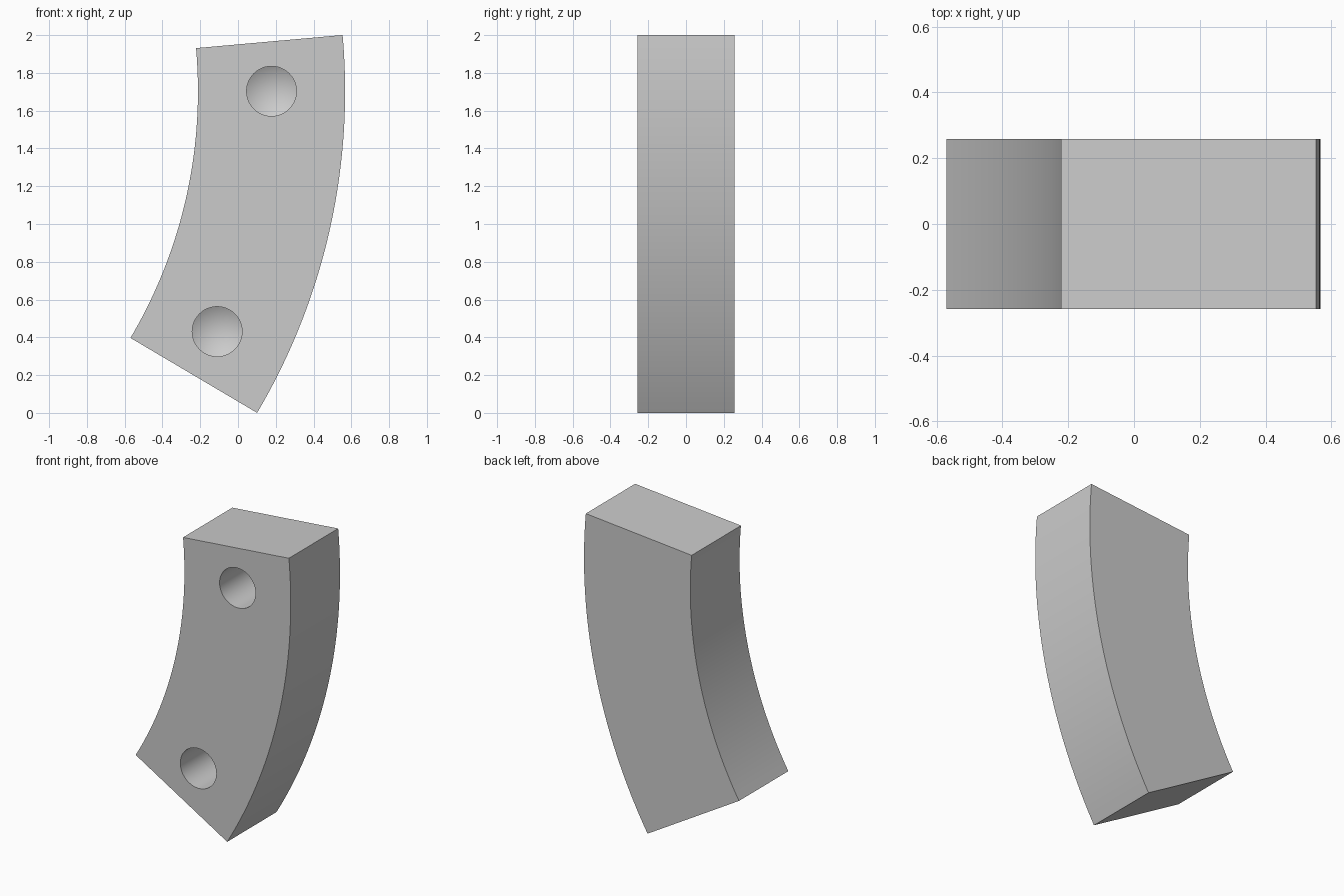
import bpy
import bmesh
from math import radians, sin, cos, tan
from mathutils import Matrix, Vector

old = bpy.data.objects.get("Cube")
if old:
    bpy.data.objects.remove(old, do_unlink=True)

OUTER, INNER = 3.345, 2.566
CENTRE_X, CENTRE_Z = -2.778, 1.703
START, END = radians(-30.6), radians(5.1)
HALF_DEPTH = 0.258
HOLE_RADIUS, HOLE_DEPTH = 0.132, 0.37
STEPS = 40

grey = bpy.data.materials.new("plain_grey")
grey.use_nodes = True
colour = (0.6, 0.6, 0.6, 1)
grey.diffuse_color = colour
grey.node_tree.nodes["Principled BSDF"].inputs["Base Color"].default_value = colour


def polar(radius, angle, y):
    return Vector((CENTRE_X + radius * cos(angle), y, CENTRE_Z + radius * sin(angle)))


def arc(radius):
    return [polar(radius, START + (END - START) * i / STEPS, -HALF_DEPTH)
            for i in range(STEPS + 1)]


def make_object(name, bm):
    bmesh.ops.recalc_face_normals(bm, faces=bm.faces)
    mesh = bpy.data.meshes.new(name)
    bm.to_mesh(mesh)
    bm.free()
    mesh.materials.append(grey)
    obj = bpy.data.objects.new(name, mesh)
    bpy.context.collection.objects.link(obj)
    return obj


def drill(name, centre):
    # Straight bore ending in a conical drill point, turned about the y axis
    bm = bmesh.new()
    tip = HOLE_DEPTH + HOLE_RADIUS * tan(radians(30))
    profile = [(0, -0.1), (HOLE_RADIUS, -0.1), (HOLE_RADIUS, HOLE_DEPTH), (0, tip)]
    verts = [bm.verts.new((r, y, 0)) for r, y in profile]
    edges = [bm.edges.new(pair) for pair in zip(verts, verts[1:])]
    bmesh.ops.spin(bm, geom=verts + edges, cent=(0, 0, 0), axis=(0, 1, 0),
                   angle=radians(360), steps=48)
    bmesh.ops.remove_doubles(bm, verts=bm.verts, dist=0.0001)
    bmesh.ops.transform(bm, matrix=Matrix.Translation(centre), verts=bm.verts)
    obj = make_object(name, bm)
    obj.hide_render = True
    return obj


# Curved block: arc sector extruded front to back
bm = bmesh.new()
outline = arc(OUTER) + arc(INNER)[::-1]
face = bm.faces.new([bm.verts.new(p) for p in outline])
result = bmesh.ops.extrude_face_region(bm, geom=[face])
moved = [v for v in result["geom"] if isinstance(v, bmesh.types.BMVert)]
bmesh.ops.translate(bm, verts=moved, vec=(0, 2 * HALF_DEPTH, 0))
block = make_object("curved_block", bm)

bpy.ops.object.select_all(action="DESELECT")
bpy.context.view_layer.objects.active = block
block.select_set(True)

# Two blind holes in the front, each set in from its end
inset = radians(5.1)
for name, angle in (("lower_drill", START + inset), ("upper_drill", END - inset)):
    cutter = drill(name, polar((OUTER + INNER) / 2, angle, -HALF_DEPTH))
    mod = block.modifiers.new(name, "BOOLEAN")
    mod.operation = "DIFFERENCE"
    mod.solver = "EXACT"
    mod.object = cutter
    bpy.ops.object.modifier_apply(modifier=mod.name)
    bpy.data.objects.remove(cutter, do_unlink=True)

bpy.ops.object.shade_smooth_by_angle(angle=radians(25))
